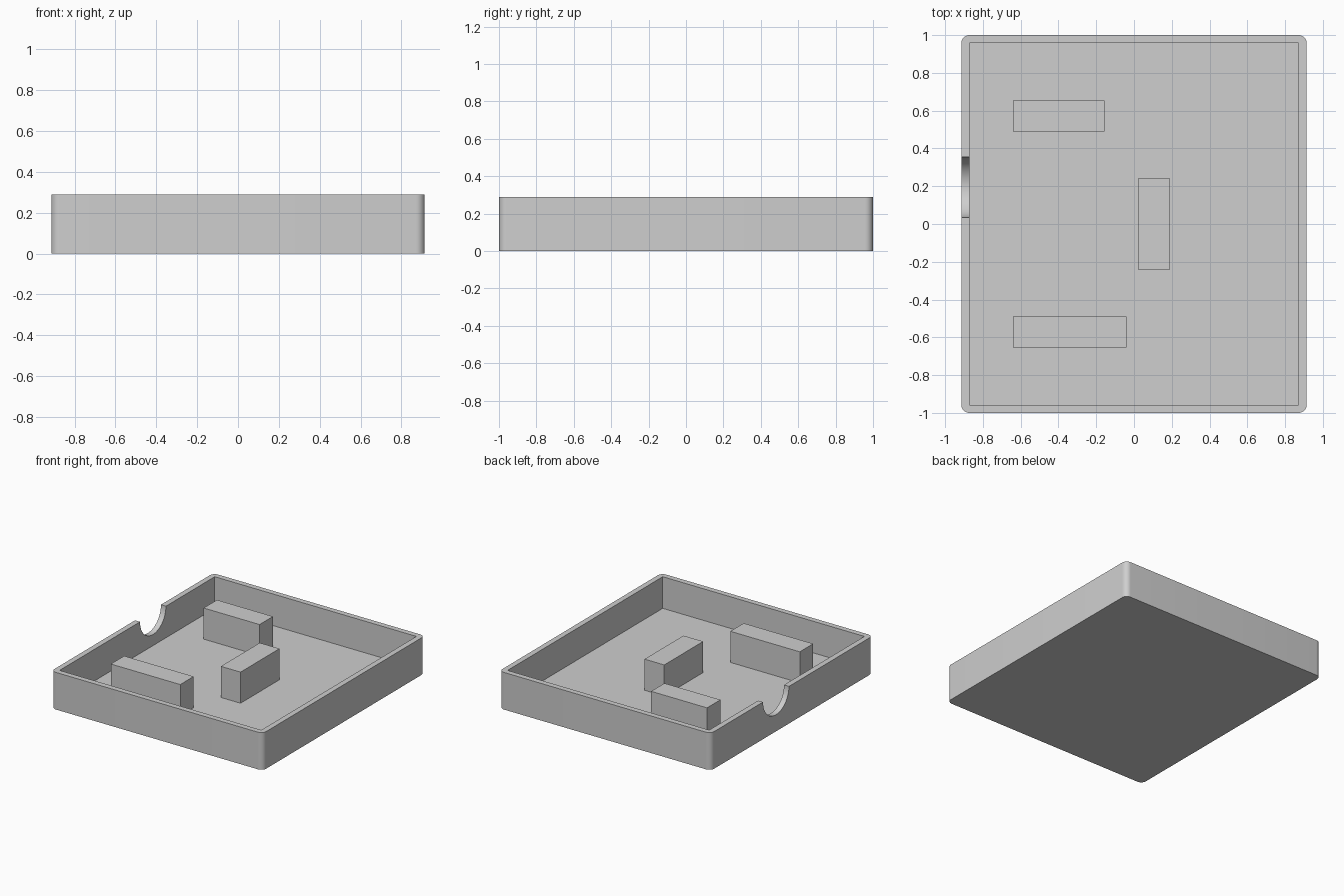
import bpy
import bmesh
import math

cube = bpy.data.objects.get("Cube")
if cube:
    bpy.data.objects.remove(cube, do_unlink=True)

HALF_X, HALF_Y, HEIGHT = 0.914, 1.0, 0.29
WALL, FLOOR, CORNER = 0.043, 0.043, 0.043
BLOCK_TOP = 0.286

grey = bpy.data.materials.new("light_grey")
grey.use_nodes = True
colour = (0.62, 0.62, 0.62, 1)
grey.diffuse_color = colour
grey.node_tree.nodes["Principled BSDF"].inputs["Base Color"].default_value = colour


def prism(name, outline, axis, start, end):
    """Extrude a closed 2D outline along x or z."""
    place = {"x": lambda p, h: (h, p[0], p[1]), "z": lambda p, h: (p[0], p[1], h)}[axis]
    bm = bmesh.new()
    rings = [[bm.verts.new(place(p, h)) for p in outline] for h in (start, end)]
    bm.faces.new(rings[0][::-1])
    bm.faces.new(rings[1])
    n = len(outline)
    for i in range(n):
        j = (i + 1) % n
        bm.faces.new((rings[0][i], rings[0][j], rings[1][j], rings[1][i]))
    bmesh.ops.recalc_face_normals(bm, faces=bm.faces)
    mesh = bpy.data.meshes.new(name)
    bm.to_mesh(mesh)
    bm.free()
    mesh.materials.append(grey)
    obj = bpy.data.objects.new(name, mesh)
    bpy.context.collection.objects.link(obj)
    return obj


def rectangle(x0, x1, y0, y1):
    return [(x0, y0), (x1, y0), (x1, y1), (x0, y1)]


def rounded_rectangle(hx, hy, r, steps=10):
    points = []
    for quarter, (sx, sy) in enumerate([(1, 1), (-1, 1), (-1, -1), (1, -1)]):
        for i in range(steps + 1):
            a = math.pi / 2 * (quarter + i / steps)
            points.append((sx * (hx - r) + r * math.cos(a), sy * (hy - r) + r * math.sin(a)))
    return points


# Tray body with rounded outer corners
tray = prism("tray", rounded_rectangle(HALF_X, HALF_Y, CORNER), "z", 0, HEIGHT)

# Cutters: square-cornered cavity and round notch in the right wall
ix, iy = HALF_X - WALL, HALF_Y - WALL
cavity = prism("cavity_cutter", rectangle(-ix, ix, -iy, iy), "z", FLOOR, HEIGHT + 0.2)
circle = [(0.195 + 0.16 * math.cos(math.tau * i / 64), HEIGHT + 0.16 * math.sin(math.tau * i / 64))
          for i in range(64)]
notch = prism("notch_cutter", circle, "x", -HALF_X - 0.1, -ix + 0.05)

bpy.context.view_layer.objects.active = tray
tray.select_set(True)
for cutter in (cavity, notch):
    cut = tray.modifiers.new(cutter.name, "BOOLEAN")
    cut.operation = "DIFFERENCE"
    cut.solver = "EXACT"
    cut.object = cutter
    bpy.ops.object.modifier_apply(modifier=cut.name)
    bpy.data.objects.remove(cutter, do_unlink=True)
bpy.ops.object.shade_smooth_by_angle(angle=math.radians(30))

# Support blocks standing on the floor
for name, bounds in {
    "front_block": (-0.64, -0.04, -0.655, -0.49),
    "back_block": (-0.64, -0.157, 0.49, 0.655),
    "middle_block": (0.02, 0.19, -0.24, 0.24),
}.items():
    prism(name, rectangle(*bounds), "z", FLOOR, BLOCK_TOP)
